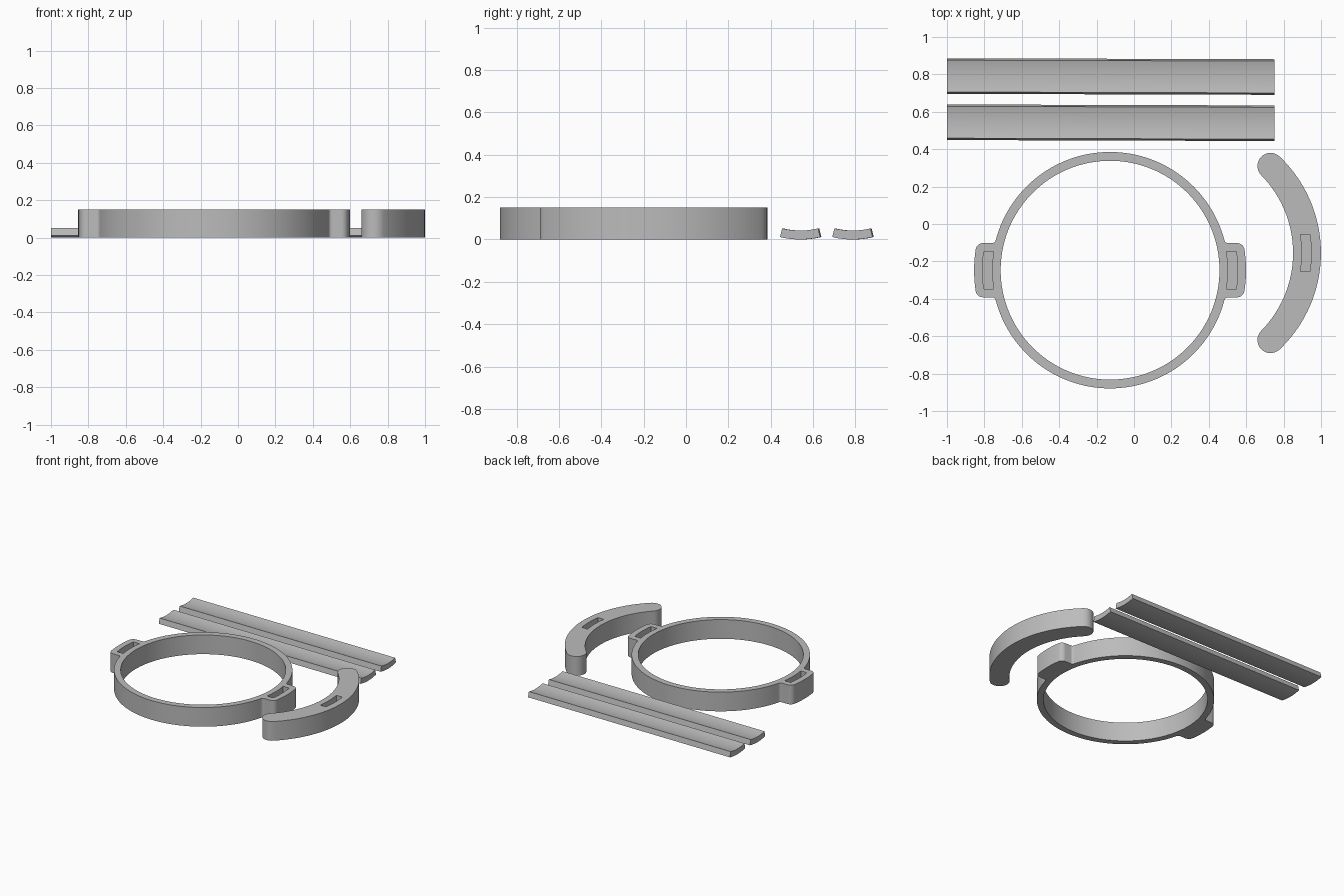
import bpy, bmesh
from math import sin, cos, pi, sqrt, atan2, asin, hypot

cube = bpy.data.objects.get("Cube")
if cube:
    bpy.data.objects.remove(cube, do_unlink=True)

gray = bpy.data.materials.new("plain gray")
gray.use_nodes = True
gray.diffuse_color = (0.5, 0.5, 0.5, 1)
gray.node_tree.nodes["Principled BSDF"].inputs["Base Color"].default_value = (0.5, 0.5, 0.5, 1)

HEIGHT = 0.15
POCKET_FLOOR = 0.05


def arc(cx, cy, r, a0, a1, n):
    """Points along an arc, both ends included."""
    return [(cx + r * cos(a0 + (a1 - a0) * i / n),
             cy + r * sin(a0 + (a1 - a0) * i / n)) for i in range(n + 1)]


def prism(name, outline, z0, z1, helper=False):
    """Upright solid with the given plan outline."""
    bm = bmesh.new()
    base = bm.faces.new([bm.verts.new((x, y, z0)) for x, y in outline])
    top = bmesh.ops.extrude_face_region(bm, geom=[base])["geom"]
    bmesh.ops.translate(bm, vec=(0, 0, z1 - z0),
                        verts=[v for v in top if isinstance(v, bmesh.types.BMVert)])
    bmesh.ops.recalc_face_normals(bm, faces=bm.faces)
    mesh = bpy.data.meshes.new(name)
    bm.to_mesh(mesh)
    bm.free()
    mesh.materials.append(gray)
    obj = bpy.data.objects.new(name, mesh)
    bpy.context.collection.objects.link(obj)
    if helper:
        obj.hide_render = True
        obj.hide_viewport = True
        obj.display_type = 'WIRE'
    return obj


def cut(obj, cutter):
    mod = obj.modifiers.new(cutter.name, 'BOOLEAN')
    mod.operation = 'DIFFERENCE'
    mod.solver = 'EXACT'
    mod.object = cutter


def smooth(obj):
    bpy.ops.object.select_all(action='DESELECT')
    obj.select_set(True)
    bpy.context.view_layer.objects.active = obj
    bpy.ops.object.shade_smooth_by_angle(angle=pi / 6)


def bake(obj):
    """Keep the cut result as plain geometry."""
    deps = bpy.context.evaluated_depsgraph_get()
    mesh = bpy.data.meshes.new_from_object(obj.evaluated_get(deps))
    obj.modifiers.clear()
    obj.data = mesh
    smooth(obj)


def slot(name, cx, cy, r0, r1, side=1):
    """Curved blind pocket with straight ends."""
    a0, a1 = asin(0.1 / r0), asin(0.1 / r1)
    pts = arc(0, 0, r1, -a1, a1, 10) + arc(0, 0, r0, a0, -a0, 10)
    return prism(name, [(cx + side * x, cy + y) for x, y in pts],
                 POCKET_FLOOR, HEIGHT + 0.05, True)


# Ring with two lugs: one quarter outline, mirrored into the full loop
CX, CY, R = -0.128, -0.247, 0.632
LUG_R, LUG_HALF, CORNER, FILLET = 0.727, 0.145, 0.04, 0.02
ky = LUG_HALF - CORNER
kx = sqrt((LUG_R - CORNER) ** 2 - ky ** 2)
fy = LUG_HALF + FILLET
fx = sqrt((R + FILLET) ** 2 - fy ** 2)
ka, fa = atan2(ky, kx), atan2(fy, fx)
quarter = (arc(0, 0, LUG_R, 0, ka, 5) + arc(kx, ky, CORNER, ka, pi / 2, 8)[1:]
           + arc(fx, fy, FILLET, 1.5 * pi, pi + fa, 6)
           + arc(0, 0, R, fa, pi / 2, 30)[1:])
half = quarter + [(-x, y) for x, y in quarter[-2::-1]]
full = half + [(x, -y) for x, y in half[-2:0:-1]]
ring = prism("lugged_ring", [(CX + x, CY + y) for x, y in full], 0, HEIGHT)
cut(ring, prism("ring_bore", arc(CX, CY, 0.585, 0, 2 * pi, 128)[:-1], -0.05, HEIGHT + 0.05, True))
for side, label in ((1, "left"), (-1, "right")):
    cut(ring, slot(label + "_lug_slot", CX, CY, 0.63, 0.682, side))
bake(ring)

# Crescent grip with rounded tips
MID_Y, TIP_X, TIP_Y, TIP_R = -0.155, 0.73, 0.465, 0.07
out_x, in_x = 0.288, 0.2575
out_a = atan2(TIP_Y, TIP_X - out_x)
in_a = atan2(TIP_Y, TIP_X - in_x)
out_r = hypot(TIP_X - out_x, TIP_Y) + TIP_R
in_r = hypot(TIP_X - in_x, TIP_Y) - TIP_R
outline = (arc(out_x, MID_Y, out_r, -out_a, out_a, 40)
           + arc(TIP_X, MID_Y + TIP_Y, TIP_R, out_a, in_a + pi, 16)[1:-1]
           + arc(in_x, MID_Y, in_r, in_a, -in_a, 40)
           + arc(TIP_X, MID_Y - TIP_Y, TIP_R, pi - in_a, 2 * pi - out_a, 16)[1:-1])
grip = prism("crescent_grip", outline, 0, HEIGHT)
cut(grip, slot("grip_slot", in_x, MID_Y, 0.64, 0.69))
bake(grip)

# Two long strips with a shallow curved cross-section
for name, y in (("front_strip", 0.541), ("back_strip", 0.788)):
    bow, spread = 0.4, 0.24
    section = (arc(0, bow, bow, -pi / 2 - spread, -pi / 2 + spread, 12)
               + arc(0, bow, bow - 0.042, -pi / 2 + spread, -pi / 2 - spread, 12))
    strip = prism(name, section, -1, 0.75)
    # Lay the section along x, with a very slight skew
    for v in strip.data.vertices:
        a, b, c = v.co
        v.co = (c, y + a - 0.003 * c, b)
    strip.data.flip_normals() if strip.data.polygons[0].normal.x > 0 else None
    smooth(strip)
